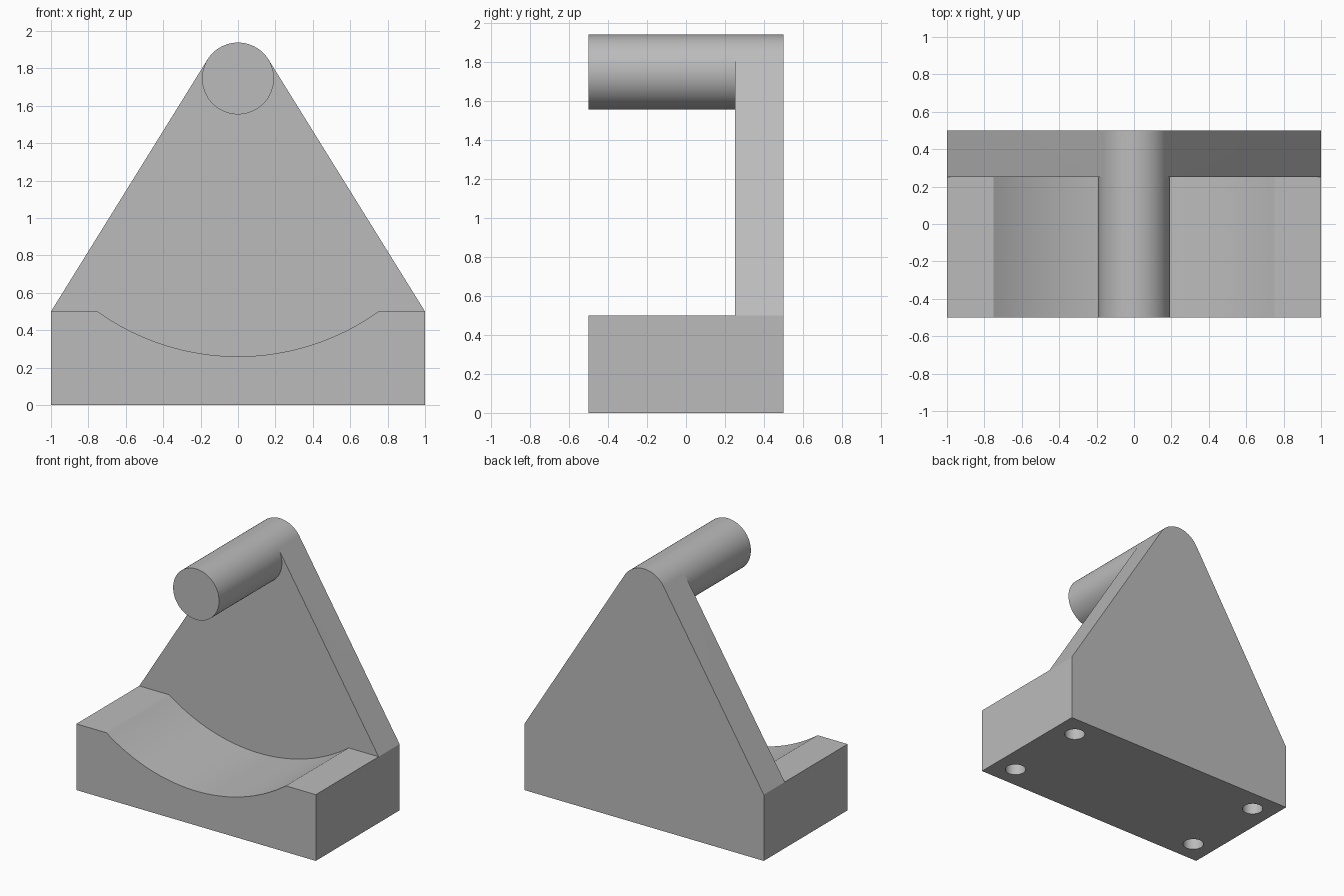
import bpy
import bmesh
from math import radians, sin, cos, asin

if "Cube" in bpy.data.objects:
    bpy.data.objects.remove(bpy.data.objects["Cube"], do_unlink=True)

grey = bpy.data.materials.new("plain_grey")
grey.use_nodes = True
colour = (0.5, 0.5, 0.5, 1)
grey.diffuse_color = colour
grey.node_tree.nodes["Principled BSDF"].inputs["Base Color"].default_value = colour

FRONT, STEP, BACK = -0.5, 0.25, 0.5
LEDGE = 0.5


def arc(cx, cz, r, start, end, steps):
    """Points along an arc in the xz plane, angles in degrees."""
    angles = [radians(start + (end - start) * i / steps) for i in range(steps + 1)]
    return [(cx + r * cos(a), cz + r * sin(a)) for a in angles]


def extrude(name, profile, y0, y1):
    """Prism along y from an xz profile."""
    bm = bmesh.new()
    face = bm.faces.new([bm.verts.new((x, y0, z)) for x, z in profile])
    grown = bmesh.ops.extrude_face_region(bm, geom=[face])["geom"]
    moved = [v for v in grown if isinstance(v, bmesh.types.BMVert)]
    bmesh.ops.translate(bm, verts=moved, vec=(0, y1 - y0, 0))
    bmesh.ops.recalc_face_normals(bm, faces=bm.faces)
    mesh = bpy.data.meshes.new(name)
    bm.to_mesh(mesh)
    bm.free()
    mesh.materials.append(grey)
    ob = bpy.data.objects.new(name, mesh)
    bpy.context.collection.objects.link(ob)
    return ob


def combine(target, tool, operation):
    """Apply a boolean and discard the tool."""
    mod = target.modifiers.new("combine", "BOOLEAN")
    mod.operation, mod.solver, mod.object = operation, "EXACT", tool
    bpy.context.view_layer.objects.active = target
    bpy.ops.object.modifier_apply(modifier=mod.name)
    bpy.data.objects.remove(tool, do_unlink=True)


# Back plate: block width at the foot, sloping sides tangent to the pin
PIN_Z, PIN_R = 1.746, 0.192
crown = arc(0, PIN_Z, PIN_R, 32, 148, 29)
stand = extrude("cradle_stand", [(-1, 0), (1, 0), (1, LEDGE)] + crown + [(-1, LEDGE)], STEP, BACK)

# Front block with a shallow round scoop
HALF, DEPTH = 0.75, 0.24
radius = (HALF ** 2 + DEPTH ** 2) / (2 * DEPTH)
spread = asin(HALF / radius) * 180 / 3.14159265
scoop = arc(0, LEDGE - DEPTH + radius, radius, 270 + spread, 270 - spread, 32)
block = extrude("block", [(-1, 0), (1, 0), (1, LEDGE)] + scoop + [(-1, LEDGE)], FRONT, STEP)
combine(stand, block, "UNION")

# Round pin reaching forward from the top of the plate
pin = extrude("pin", arc(0, PIN_Z, PIN_R, 0, 356, 89), FRONT, STEP)
combine(stand, pin, "UNION")

# Blind mounting holes under the four corners
for x in (-0.83, 0.83):
    for y in (-0.33, 0.33):
        bpy.ops.mesh.primitive_cylinder_add(vertices=32, radius=0.073, depth=0.5, location=(x, y, 0))
        drill = bpy.context.object
        drill.data.materials.append(grey)
        combine(stand, drill, "DIFFERENCE")

# Merge flush faces, then smooth the round surfaces
bm = bmesh.new()
bm.from_mesh(stand.data)
bmesh.ops.remove_doubles(bm, verts=bm.verts, dist=0.0001)
bmesh.ops.dissolve_limit(bm, angle_limit=radians(0.3), verts=bm.verts, edges=bm.edges)
bm.to_mesh(stand.data)
bm.free()
bpy.ops.object.select_all(action="DESELECT")
stand.select_set(True)
bpy.context.view_layer.objects.active = stand
bpy.ops.object.shade_smooth_by_angle(angle=radians(25))
